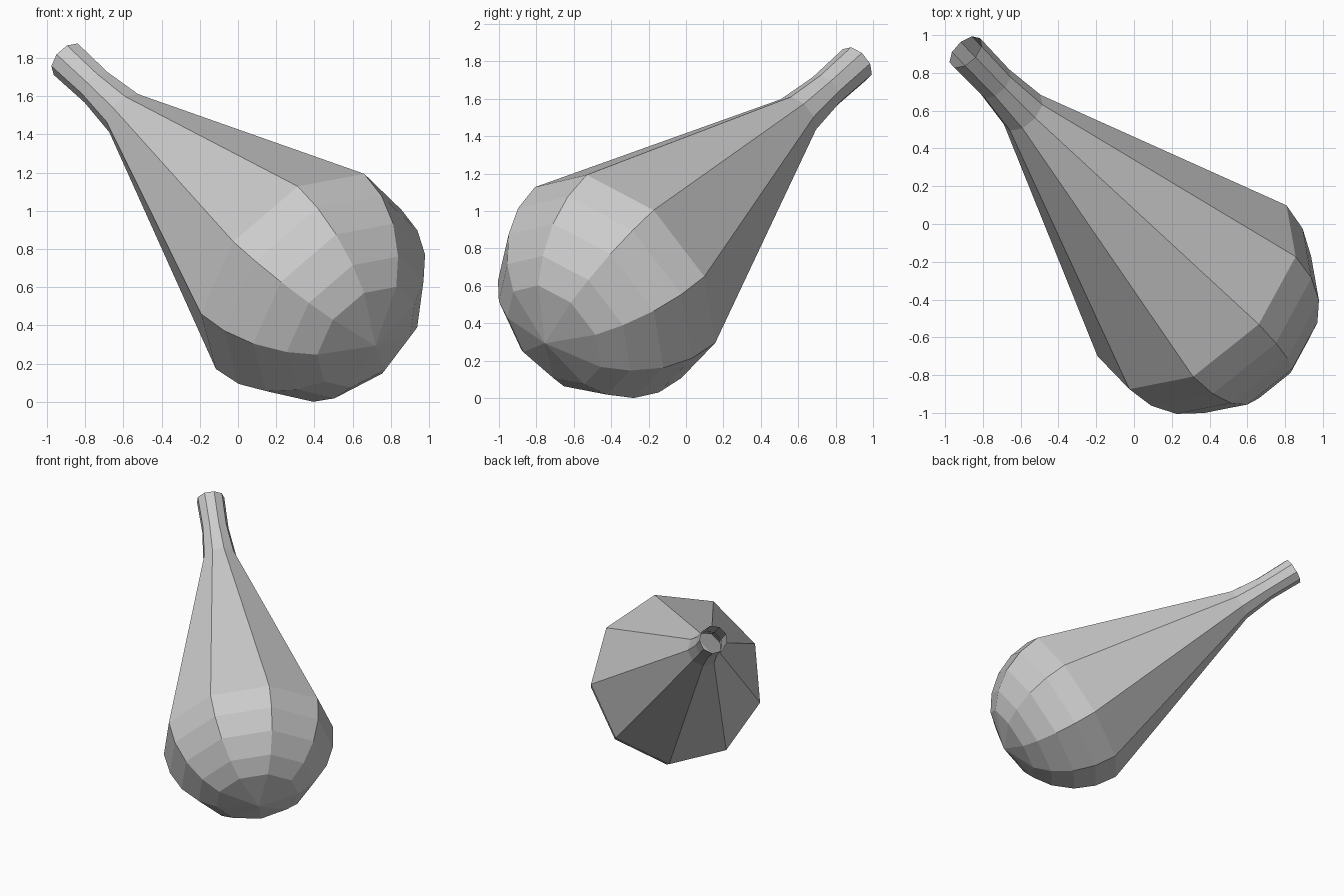
import bpy, bmesh
from math import sin, cos, pi, radians
from mathutils import Vector

if "Cube" in bpy.data.objects:
    bpy.data.objects.remove(bpy.data.objects["Cube"])

SIDES = 9
R = 0.657                                   # radius of the round end
CENTRE = Vector((0.335, -0.358, 0.646))     # centre of the round end
AXIS = Vector((-0.584, 0.604, 0.542)).normalized()   # points towards the neck tip

# Cross-section frame, turned so one corner lies along a visible ridge
U = Vector((0.492, -0.26, 0.83))
U = (U - AXIS * U.dot(AXIS)).normalized()
V = AXIS.cross(U)

# Profile as (distance along axis, radius): open neck, long cone, rounded end
profile = [(2.1, 0.106), (1.83, 0.102), (1.577, 0.128)]
profile += [(-R * sin(radians(a)), R * cos(radians(a))) for a in (0, 15.5, 31, 47, 61)]

bm = bmesh.new()
rings = []
for s, r in profile:
    rings.append([bm.verts.new(CENTRE + AXIS * s + r * (U * cos(2 * pi * i / SIDES) + V * sin(2 * pi * i / SIDES)))
                  for i in range(SIDES)])
pole = bm.verts.new(CENTRE - AXIS * R)

# Walls between neighbouring rings
for a, b in zip(rings, rings[1:]):
    for i in range(SIDES):
        j = (i + 1) % SIDES
        bm.faces.new((a[i], b[i], b[j], a[j]))

# Fan closing the round end
for i in range(SIDES):
    bm.faces.new((rings[-1][i], pole, rings[-1][(i + 1) % SIDES]))

# Rest the lowest corner on the ground
low = min(v.co.z for v in bm.verts)
bmesh.ops.translate(bm, verts=bm.verts, vec=(0, 0, -low))
bmesh.ops.recalc_face_normals(bm, faces=bm.faces)

mesh = bpy.data.meshes.new("bulb_with_neck")
bm.to_mesh(mesh)
bm.free()
bpy.context.collection.objects.link(bpy.data.objects.new("bulb_with_neck", mesh))
